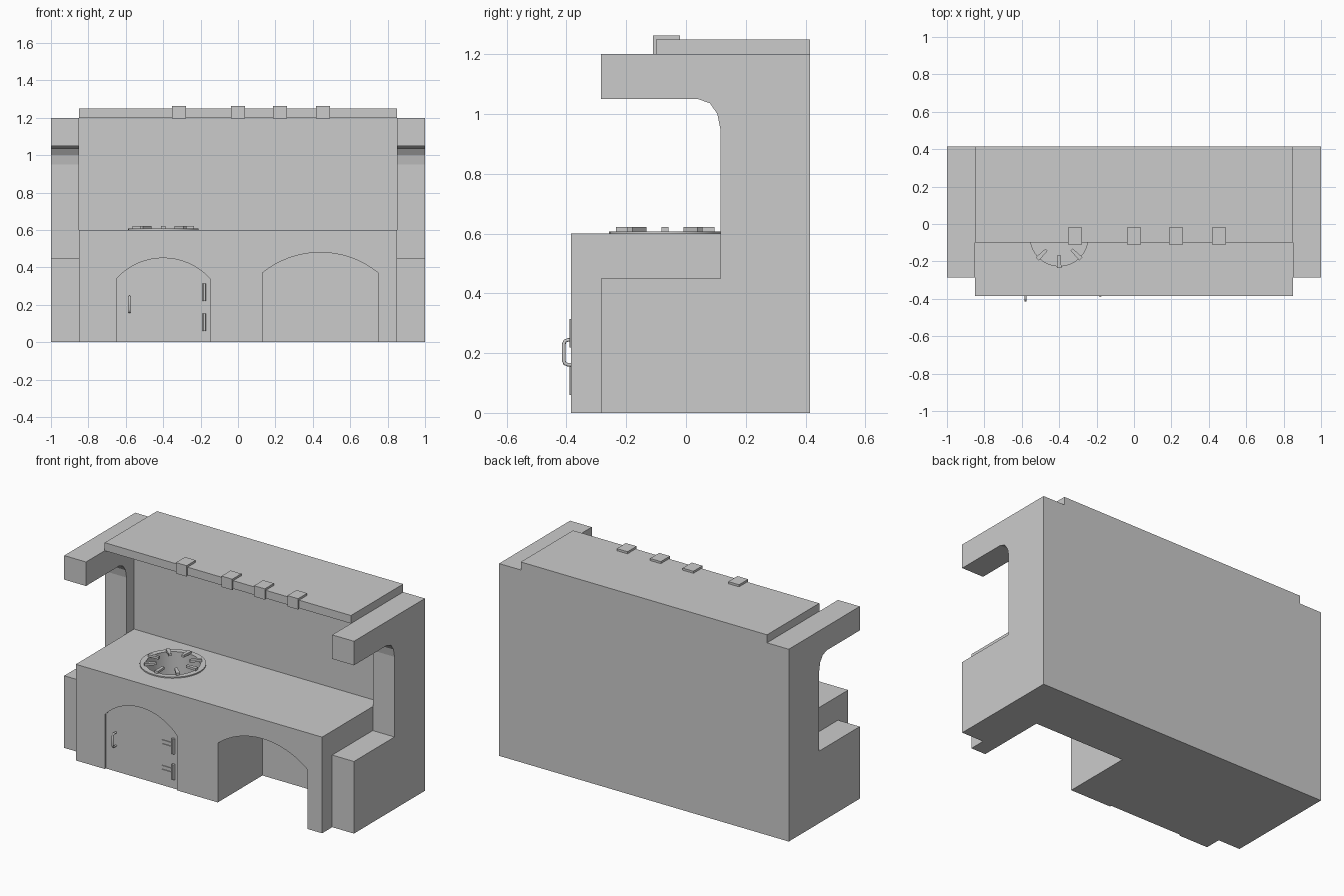
import bpy, bmesh, math
from mathutils import Matrix, Vector

cube = bpy.data.objects.get("Cube")
if cube:
    bpy.data.objects.remove(cube, do_unlink=True)

stone = bpy.data.materials.new("plain_grey")
stone.use_nodes = True
GREY = (0.6, 0.6, 0.6, 1)
stone.diffuse_color = GREY
stone.node_tree.nodes["Principled BSDF"].inputs["Base Color"].default_value = GREY


def finish(name, bm):
    bmesh.ops.recalc_face_normals(bm, faces=bm.faces)
    mesh = bpy.data.meshes.new(name)
    bm.to_mesh(mesh)
    bm.free()
    mesh.materials.append(stone)
    ob = bpy.data.objects.new(name, mesh)
    bpy.context.collection.objects.link(ob)
    return ob


def extrude(name, points, shift):
    """Closed outline of 3D points pushed along a vector."""
    bm = bmesh.new()
    face = bm.faces.new([bm.verts.new(p) for p in points])
    out = bmesh.ops.extrude_face_region(bm, geom=[face])
    verts = [v for v in out["geom"] if isinstance(v, bmesh.types.BMVert)]
    bmesh.ops.translate(bm, verts=verts, vec=shift)
    return finish(name, bm)


def box(name, x0, x1, y0, y1, z0, z1):
    return extrude(name, [(x0, y0, z0), (x1, y0, z0), (x1, y1, z0), (x0, y1, z0)],
                   (0, 0, z1 - z0))


def arch(name, x0, x1, spring, top, y0, y1):
    """Prism with a segmental arch on top, reaching just below the ground."""
    half, rise, mid = (x1 - x0) / 2, top - spring, (x0 + x1) / 2
    radius = (half * half + rise * rise) / (2 * rise)
    sweep = math.asin(half / radius)
    pts = [(x0, y0, -0.05), (x1, y0, -0.05)]
    for i in range(17):
        a = sweep * (1 - i / 8)
        pts.append((mid + radius * math.sin(a), y0, top - radius + radius * math.cos(a)))
    return extrude(name, pts, (0, y1 - y0, 0))


def cut(target, cutter):
    mod = target.modifiers.new("cut", "BOOLEAN")
    mod.operation, mod.solver, mod.object = "DIFFERENCE", "EXACT", cutter
    bpy.context.view_layer.objects.active = target
    bpy.ops.object.modifier_apply(modifier=mod.name)
    bpy.data.objects.remove(cutter, do_unlink=True)


def smooth(ob):
    bpy.ops.object.select_all(action="DESELECT")
    ob.select_set(True)
    bpy.context.view_layer.objects.active = ob
    bpy.ops.object.shade_smooth_by_angle(angle=math.radians(30))


FRONT, BACK, WALL = -0.385, 0.415, 0.19
HOLE = Vector((-0.4, -0.07, 0.6))

# Side walls with a low shelf and an overhanging arm
profile = [(BACK, 0), (BACK, 1.2), (-0.285, 1.2), (-0.285, 1.05), (0.04, 1.05),
           (0.08, 1.036), (0.105, 1.0), (0.115, 0.95), (0.115, 0.45),
           (-0.285, 0.45), (-0.285, 0)]
for side, x in (("left", 0.85), ("right", -1)):
    extrude(side + "_side_wall", [(x, y, z) for y, z in profile], (0.15, 0, 0))

# Back wall and mantel slab
box("back_wall", -0.85, 0.85, WALL, BACK, 0, 1.2)
box("mantel_slab", -0.85, 0.85, -0.1, BACK, 1.2, 1.25)

# Counter with a wood niche, a door recess and a fire hole
counter = box("counter", -0.85, 0.85, FRONT, WALL, 0, 0.6)
cut(counter, arch("niche_cutter", 0.13, 0.75, 0.37, 0.48, -0.5, 0.055))
cut(counter, arch("door_cutter", -0.65, -0.15, 0.34, 0.45, -0.5, FRONT + 0.01))
bm = bmesh.new()
bmesh.ops.create_cone(bm, cap_ends=True, segments=32, radius1=0.155, radius2=0.155,
                      depth=0.5, matrix=Matrix.Translation(HOLE))
cut(counter, finish("hole_cutter", bm))
smooth(counter)

# Flat burner ring around the hole
bm = bmesh.new()
loops = []
for r, z in ((0.155, 0), (0.188, 0), (0.188, 0.007), (0.155, 0.007)):
    loops.append([bm.verts.new(HOLE + Vector((r * math.cos(math.tau * i / 32),
                                              r * math.sin(math.tau * i / 32), z)))
                  for i in range(32)])
for k in range(4):
    a, b = loops[k], loops[(k + 1) % 4]
    for i in range(32):
        j = (i + 1) % 32
        bm.faces.new((a[i], a[j], b[j], b[i]))
smooth(finish("burner_ring", bm))

# Eight tapered pot rests
for n in range(8):
    turn = Matrix.Rotation(math.tau * n / 8, 3, "Z")
    outline = [(0.095, -0.008), (0.165, -0.012), (0.165, 0.012), (0.095, 0.008)]
    extrude(f"pot_rest_{n + 1}",
            [HOLE + turn @ Vector((x, y, 0.007)) for x, y in outline], (0, 0, 0.015))

# Clips hooked over the mantel edge
clip = [(-0.02, 1.25), (-0.02, 1.263), (-0.11, 1.263), (-0.11, 1.195),
        (-0.1, 1.195), (-0.1, 1.25)]
for n, x in enumerate((-0.315, 0, 0.225, 0.455)):
    extrude(f"mantel_clip_{n + 1}", [(x - 0.037, y, z) for y, z in clip], (0.074, 0, 0))

# Door hinges: barrel with two thin straps
for name, z in (("lower", 0.107), ("upper", 0.267)):
    bm = bmesh.new()
    bmesh.ops.create_cone(bm, cap_ends=True, segments=12, radius1=0.01, radius2=0.01,
                          depth=0.095, matrix=Matrix.Translation((-0.18, -0.38, z)))
    smooth(finish(name + "_hinge_barrel", bm))
    for part, dz in (("bottom", -0.012), ("top", 0.012)):
        box(f"{name}_hinge_{part}_strap", -0.26, -0.18, -0.38, -0.37,
            z + dz - 0.006, z + dz + 0.006)

# Door handle: rounded bar bent into a U
curve = bpy.data.curves.new("door_handle", "CURVE")
curve.dimensions = "3D"
curve.bevel_depth, curve.bevel_resolution = 0.006, 2
path = [(-0.37, 0.161), (-0.395, 0.161), (-0.405, 0.165), (-0.409, 0.175),
        (-0.409, 0.23), (-0.405, 0.24), (-0.395, 0.244), (-0.37, 0.244)]
spline = curve.splines.new("POLY")
spline.points.add(len(path) - 1)
for p, (y, z) in zip(spline.points, path):
    p.co = (-0.58, y, z, 1)
curve.materials.append(stone)
handle = bpy.data.objects.new("door_handle", curve)
bpy.context.collection.objects.link(handle)
